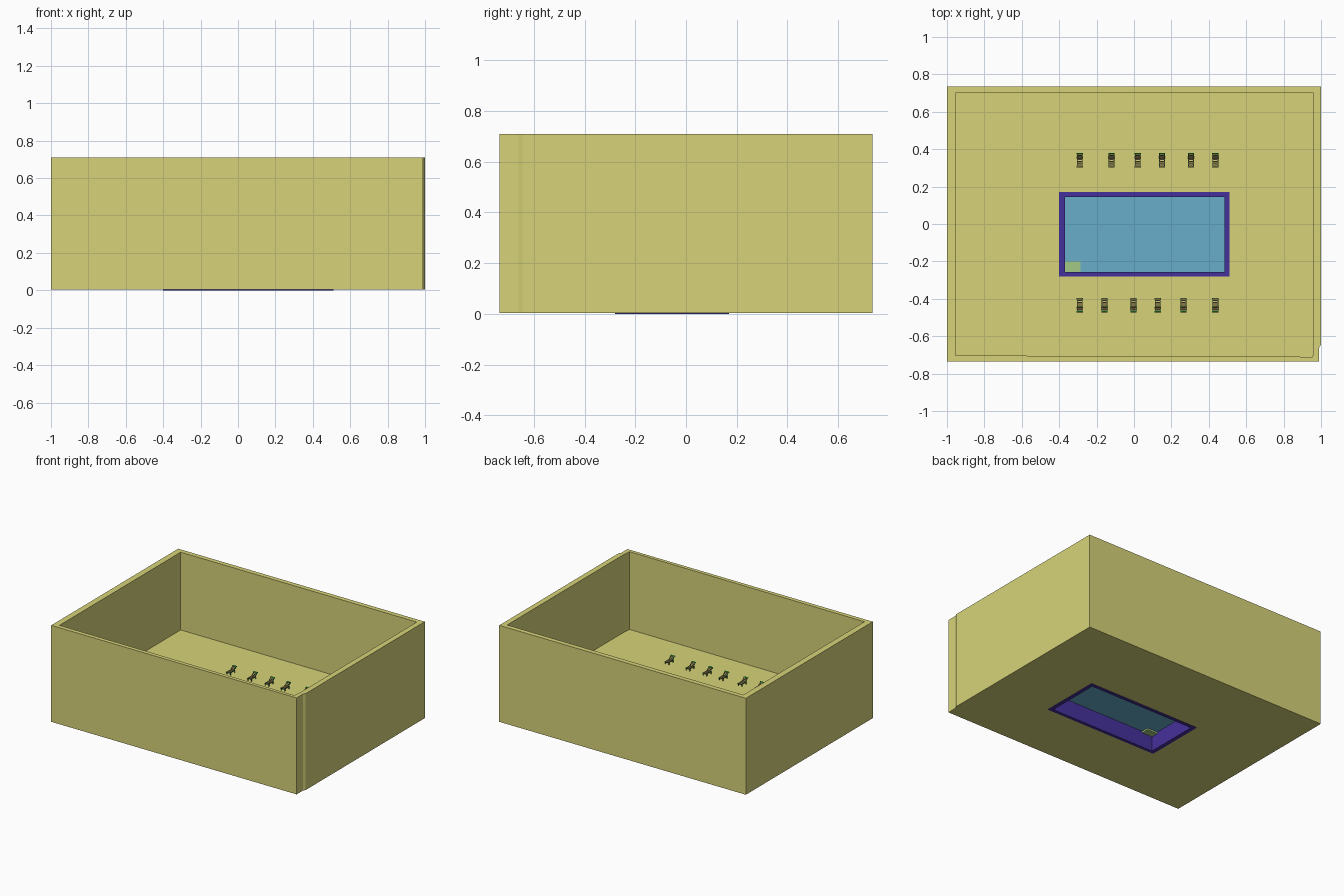
import bpy, bmesh, math
from mathutils import Matrix, Vector

if "Cube" in bpy.data.objects:
    bpy.data.objects.remove(bpy.data.objects["Cube"])


def material(name, rgb):
    m = bpy.data.materials.new(name)
    m.diffuse_color = (*rgb, 1)
    m.use_nodes = True
    m.node_tree.nodes["Principled BSDF"].inputs["Base Color"].default_value = m.diffuse_color
    return m


SAND = material("sand", (0.68, 0.65, 0.19))
PURPLE = material("purple_tile", (0.06, 0.03, 0.33))
WATER = material("water_blue", (0.14, 0.42, 0.60))
STEP = material("pale_green", (0.36, 0.58, 0.24))
GREEN = material("frame_green", (0.01, 0.12, 0.03))
WOOD = material("slat_wood", (0.35, 0.27, 0.10))
BRIGHT = material("headrest_green", (0.02, 0.40, 0.06))


def finish(name, bm, mats):
    bmesh.ops.recalc_face_normals(bm, faces=bm.faces)
    me = bpy.data.meshes.new(name)
    bm.to_mesh(me)
    bm.free()
    for m in mats:
        me.materials.append(m)
    ob = bpy.data.objects.new(name, me)
    bpy.context.collection.objects.link(ob)
    return ob


def rect(x0, x1, y0, y1):
    return [(x0, y0), (x1, y0), (x1, y1), (x0, y1)]


def ring(name, outer, inner, z0, z1, mat):
    """Closed band between two matching outlines."""
    bm = bmesh.new()
    loops = [[bm.verts.new((x, y, z)) for x, y in pts]
             for pts, z in ((outer, z0), (outer, z1), (inner, z1), (inner, z0))]
    n = len(outer)
    for k in range(4):
        a, b = loops[k], loops[(k + 1) % 4]
        for i in range(n):
            j = (i + 1) % n
            bm.faces.new((a[i], a[j], b[j], b[i]))
    return finish(name, bm, [mat])


def add_box(bm, center, size, tilt=0.0, mat=0):
    mtx = (Matrix.Translation(center) @ Matrix.Rotation(tilt, 4, 'X')
           @ Matrix.Diagonal((*size, 1)))
    verts = bmesh.ops.create_cube(bm, size=1, matrix=mtx)["verts"]
    for f in {f for v in verts for f in v.link_faces}:
        f.material_index = mat


# Perimeter walls with the small jog at the front right corner
BASE, FLOOR, TOP = 0.003, 0.14, 0.71
ring("perimeter_walls",
     [(-1, -0.735), (0.99, -0.735), (0.99, -0.66), (1, -0.645), (1, 0.735), (-1, 0.735)],
     [(-0.955, -0.703), (0.955, -0.71), (0.96, -0.66), (0.96, -0.63), (0.96, 0.70), (-0.955, 0.70)],
     BASE, TOP, SAND)

# Deck with the pool opening
ring("deck", rect(-0.957, 0.962, -0.712, 0.702), rect(-0.4, 0.51, -0.28, 0.17),
     BASE, FLOOR, SAND)

# Pool rim, water and corner step
ring("pool_rim", rect(-0.4, 0.51, -0.28, 0.17), rect(-0.37, 0.483, -0.256, 0.145),
     0.0, FLOOR + 0.003, PURPLE)
bm = bmesh.new()
bm.faces.new([bm.verts.new((x, y, 0.12)) for x, y in rect(-0.372, 0.485, -0.258, 0.147)])
finish("water", bm, [WATER])
bm = bmesh.new()
add_box(bm, (-0.328, -0.228, 0.118), (0.085, 0.055, 0.02))
finish("pool_step", bm, [STEP])


# Sun lounger: origin on the deck, head towards +y
bm = bmesh.new()
SEAT = 0.017
tilt = math.radians(38)
hinge = Vector((0, 0.008, SEAT))
along = Vector((0, math.cos(tilt), math.sin(tilt)))
for s in (-1, 1):
    add_box(bm, (s * 0.0135, -0.009, SEAT), (0.004, 0.056, 0.004))
    add_box(bm, hinge + along * 0.017 + Vector((s * 0.0135, 0, 0)), (0.004, 0.036, 0.004), tilt)
    for y in (-0.032, 0.016):
        add_box(bm, (s * 0.0145, y, SEAT / 2), (0.004, 0.005, SEAT))
for i in range(5):
    add_box(bm, (0, -0.034 + i * 0.0095, SEAT + 0.002), (0.027, 0.006, 0.002), 0, 1)
for i in range(3):
    add_box(bm, hinge + along * (0.006 + i * 0.0095) + Vector((0, -0.001, 0.002)),
            (0.027, 0.006, 0.002), tilt, 1)
add_box(bm, hinge + along * 0.034, (0.034, 0.007, 0.005), tilt, 2)
add_box(bm, (0, -0.036, SEAT), (0.034, 0.004, 0.004))
lounger = finish("lounger", bm, [GREEN, WOOD, BRIGHT])
mesh = lounger.data
bpy.data.objects.remove(lounger)

# Two rows of loungers with feet towards the pool
rows = (("back", 0.34, 0, (-0.29, -0.12, 0.02, 0.15, 0.305, 0.435)),
        ("front", -0.434, math.pi, (-0.29, -0.158, -0.003, 0.127, 0.265, 0.435)))
for row, y, turn, xs in rows:
    for i, x in enumerate(xs):
        ob = bpy.data.objects.new(f"{row}_lounger_{i + 1}", mesh)
        ob.location = (x, y, FLOOR)
        ob.rotation_euler.z = turn
        bpy.context.collection.objects.link(ob)
